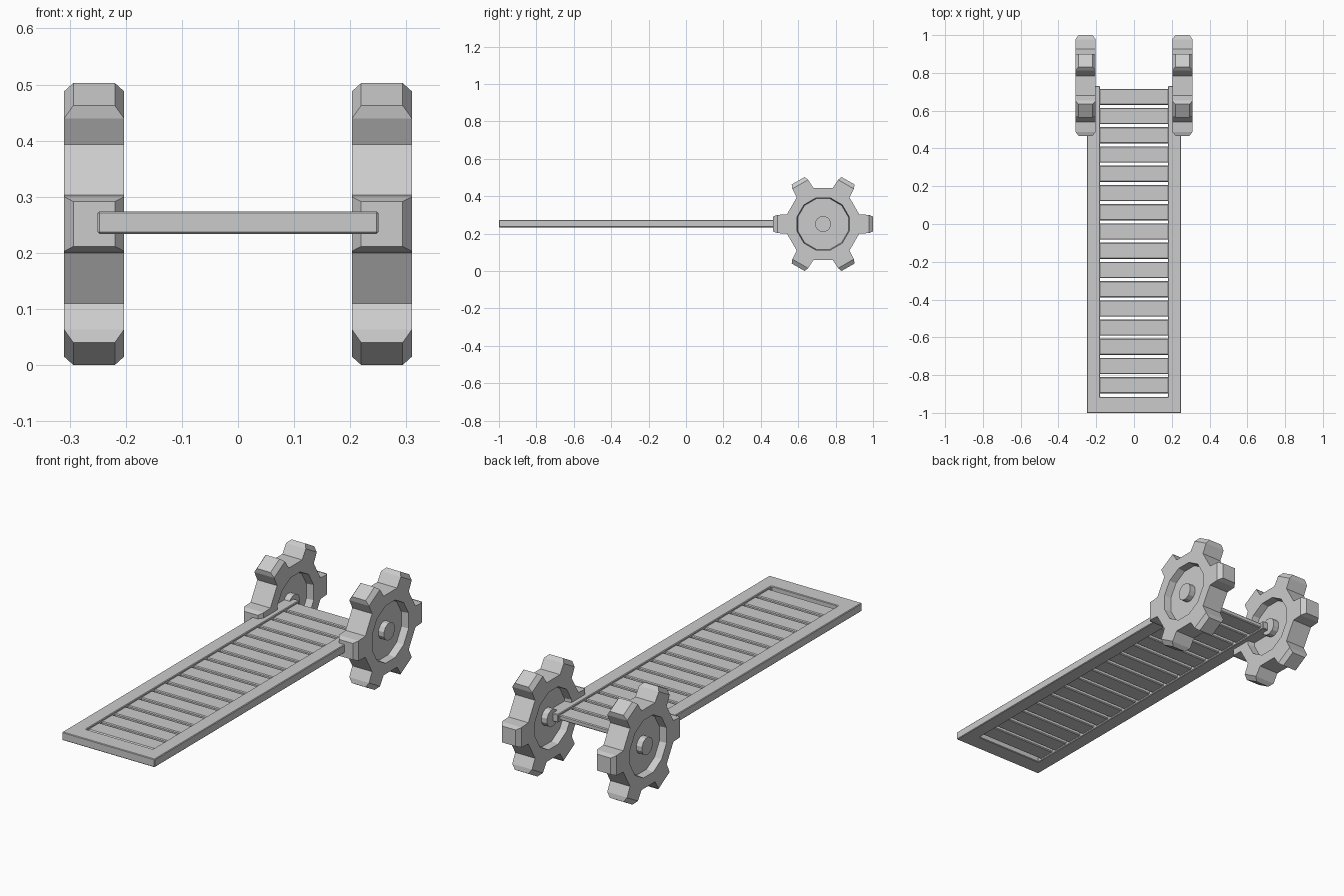
import bpy, bmesh, math
from mathutils import Vector, Matrix

if "Cube" in bpy.data.objects:
    bpy.data.objects.remove(bpy.data.objects["Cube"])

ZC = 0.254      # ramp mid height
WZ = 0.2515     # wheel axle height
WY = 0.733      # wheel axle position


def finish(bm, name, bevel=0.0):
    bmesh.ops.recalc_face_normals(bm, faces=bm.faces[:])
    me = bpy.data.meshes.new(name)
    bm.to_mesh(me)
    bm.free()
    ob = bpy.data.objects.new(name, me)
    bpy.context.collection.objects.link(ob)
    if bevel:
        m = ob.modifiers.new("edge_bevel", 'BEVEL')
        m.width = bevel
        m.segments = 1
    return ob


def extrude(bm, face):
    return bmesh.ops.extrude_discrete_faces(bm, faces=[face])['faces'][0]


def gear_wheel(name, x):
    R, H = 0.2, 0.0535
    bm = bmesh.new()
    bmesh.ops.create_cone(bm, cap_ends=True, segments=12, radius1=R, radius2=R, depth=2 * H,
                          matrix=Matrix.Rotation(math.radians(15), 4, 'Z'))
    caps = [f for f in bm.faces if len(f.verts) == 12]
    sides = [f for f in bm.faces if len(f.verts) == 4]

    # teeth: every other side pulled out, then chamfered at the tip
    for f in sides:
        c = f.calc_center_median()
        if round(math.degrees(math.atan2(c.y, c.x)) / 30) % 2 == 0:
            continue
        out = Vector((c.x, c.y, 0)).normalized()
        side = Vector((-out.y, out.x, 0))
        for r, hw, hz in ((0.245, 0.0485, H), (0.267, 0.04, 0.037)):
            f = extrude(bm, f)
            for v in f.verts:
                s = math.copysign(hw, v.co.dot(side))
                v.co = out * r + side * s + Vector((0, 0, math.copysign(hz, v.co.z)))

    # recessed disc and hub on both faces
    for f in caps:
        sgn = math.copysign(1, f.calc_center_median().z)
        for r, z in ((0.145, H), (0.14, 0.018), (0.043, 0.018), (0.043, 0.048)):
            f = extrude(bm, f)
            for v in f.verts:
                p = Vector((v.co.x, v.co.y, 0)).normalized() * r
                v.co = (p.x, p.y, z * sgn)

    ob = finish(bm, name)
    ob.rotation_euler = (0, math.pi / 2, 0)
    ob.location = (x, WY, WZ)


# two toothed wheels
for label, s in (("left", -1), ("right", 1)):
    gear_wheel(label + "_gear_wheel", s * 0.2565)

# U-shaped ramp frame, open at the back
T = 0.02
profile = [(-0.25, -1), (0.25, -1), (0.25, 0.73), (0.18, 0.73),
           (0.18, -0.915), (-0.18, -0.915), (-0.18, 0.73), (-0.25, 0.73)]
bm = bmesh.new()
base = bm.faces.new([bm.verts.new((x, y, ZC - T)) for x, y in profile])
top = bmesh.ops.extrude_face_region(bm, geom=[base])
bmesh.ops.translate(bm, vec=(0, 0, 2 * T),
                    verts=[g for g in top['geom'] if isinstance(g, bmesh.types.BMVert)])
finish(bm, "ramp_frame", 0.003)

# slats between the rails
bm = bmesh.new()
for i in range(16):
    y = 0.673 - i * 0.1018
    m = Matrix.Translation((0, y, ZC)) @ Matrix.Diagonal((0.366, 0.086, 0.024, 1))
    bmesh.ops.create_cube(bm, size=1, matrix=m)
finish(bm, "ramp_slats", 0.004)
